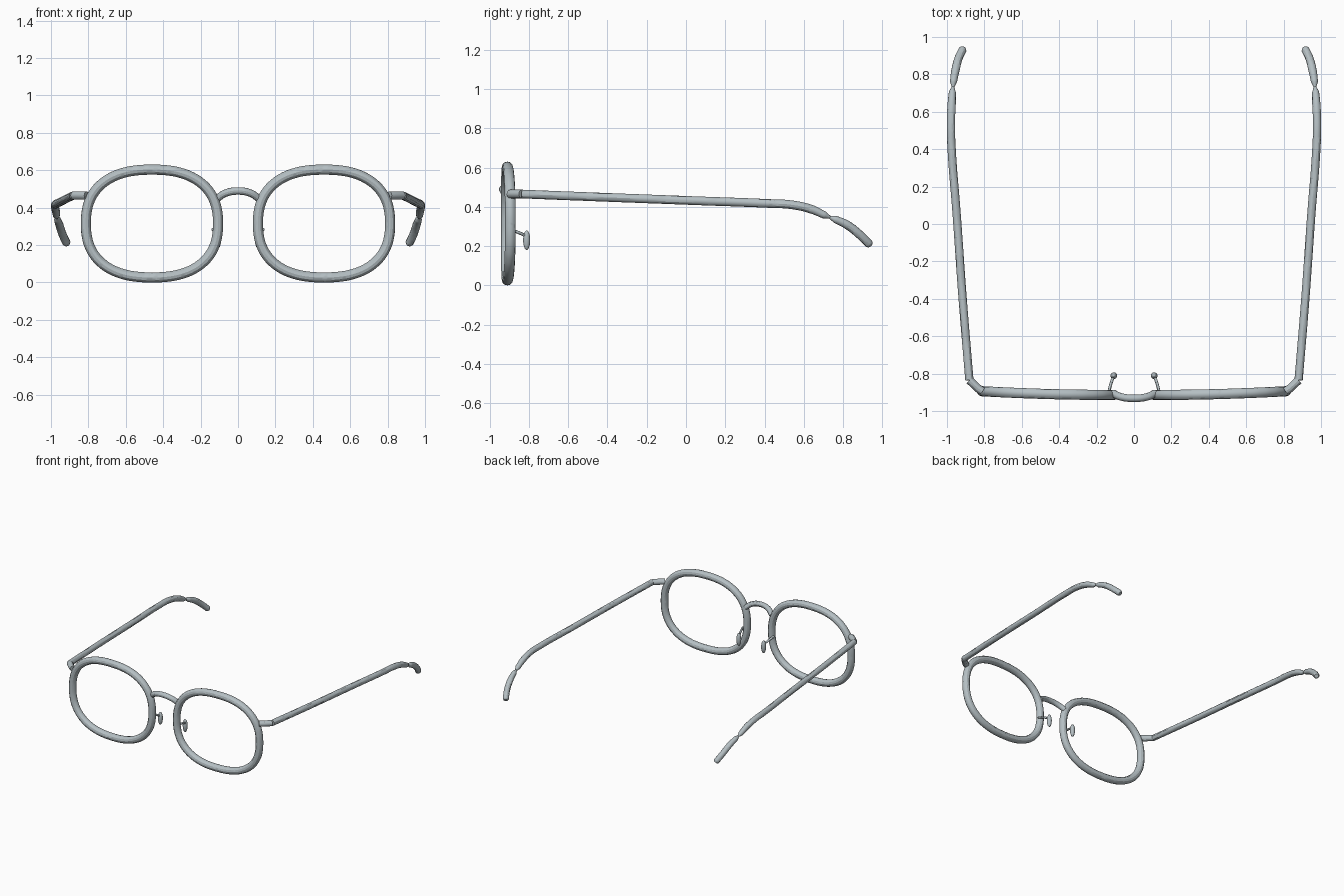
import bpy
from math import cos, sin, tau, copysign

if "Cube" in bpy.data.objects:
    bpy.data.objects.remove(bpy.data.objects["Cube"])

COLOUR = (0.46, 0.52, 0.545, 1)
metal = bpy.data.materials.new("brushed silver")
metal.use_nodes = True
metal.diffuse_color = COLOUR
metal.node_tree.nodes["Principled BSDF"].inputs["Base Color"].default_value = COLOUR


def tube(name, points, radius, scales=None, closed=False, smooth=True):
    """Round tube through the points, with an optional thickness per point."""
    curve = bpy.data.curves.new(name, "CURVE")
    curve.dimensions = "3D"
    curve.bevel_depth = radius
    curve.bevel_resolution = 4
    curve.resolution_u = 8 if smooth else 1
    curve.use_fill_caps = True
    spline = curve.splines.new("BEZIER")
    spline.bezier_points.add(len(points) - 1)
    spline.use_cyclic_u = closed
    for i, (bp, co) in enumerate(zip(spline.bezier_points, points)):
        bp.co = co
        bp.handle_left_type = bp.handle_right_type = "AUTO" if smooth else "VECTOR"
        bp.radius = scales[i] if scales else 1
    obj = bpy.data.objects.new(name, curve)
    bpy.context.collection.objects.link(obj)
    bpy.ops.object.select_all(action="DESELECT")
    obj.select_set(True)
    bpy.context.view_layer.objects.active = obj
    bpy.ops.object.convert(target="MESH")
    finish(bpy.context.object)


def finish(obj):
    obj.data.materials.clear()
    obj.data.materials.append(metal)
    bpy.ops.object.shade_smooth_by_angle()


def rim_points(side, count=32):
    """Rounded, slightly squared lens outline, bowed back at the outer end."""
    points = []
    for i in range(count):
        c, s = cos(tau * i / count), sin(tau * i / count)
        x = 0.46 + 0.353 * copysign(abs(c) ** 0.84, c)
        z = 0.315 + 0.288 * copysign(abs(s) ** 0.84, s)
        points.append((side * x, -0.914 + 0.02 * ((x - 0.107) / 0.706) ** 2, z))
    return points


for side, label in ((1, "left"), (-1, "right")):
    def mirrored(*points):
        return [(side * x, y, z) for x, y, z in points]

    # Lens rim
    tube(label + "_rim", rim_points(side), 0.027, closed=True)

    # Hinge block joining rim and temple
    tube(label + "_hinge", mirrored((0.81, -0.895, 0.465), (0.835, -0.878, 0.465),
         (0.88, -0.835, 0.465)), 0.022, smooth=False)

    # Temple arm, narrowing to a neck
    tube(label + "_temple", mirrored(
        (0.88, -0.835, 0.465), (0.916, -0.4, 0.448), (0.948, 0.05, 0.431),
        (0.976, 0.42, 0.417), (0.979, 0.54, 0.41), (0.975, 0.64, 0.387),
        (0.971, 0.705, 0.358), (0.968, 0.735, 0.346)),
        0.022, (1, 1, 1, 1, 1, 1, 0.85, 0.3))

    # Curved ear tip
    tube(label + "_ear_tip", mirrored(
        (0.968, 0.73, 0.348), (0.965, 0.76, 0.336), (0.955, 0.82, 0.308),
        (0.94, 0.88, 0.262), (0.917, 0.931, 0.212), (0.913, 0.938, 0.204)),
        0.022, (0.3, 0.85, 1, 1, 1, 0.7))

    # Nose pad and its arm
    tube(label + "_pad_arm", mirrored((0.135, -0.9, 0.285), (0.122, -0.85, 0.268),
         (0.108, -0.812, 0.25)), 0.008)
    bpy.ops.mesh.primitive_uv_sphere_add(segments=16, ring_count=10, radius=1,
                                         location=(side * 0.108, -0.811, 0.23))
    pad = bpy.context.object
    pad.name = label + "_nose_pad"
    pad.scale = (0.018, 0.018, 0.05)
    finish(pad)

# Arched bridge
tube("bridge", [(-0.115, -0.905, 0.445), (-0.07, -0.924, 0.476), (0, -0.932, 0.489),
                (0.07, -0.924, 0.476), (0.115, -0.905, 0.445)], 0.02)
